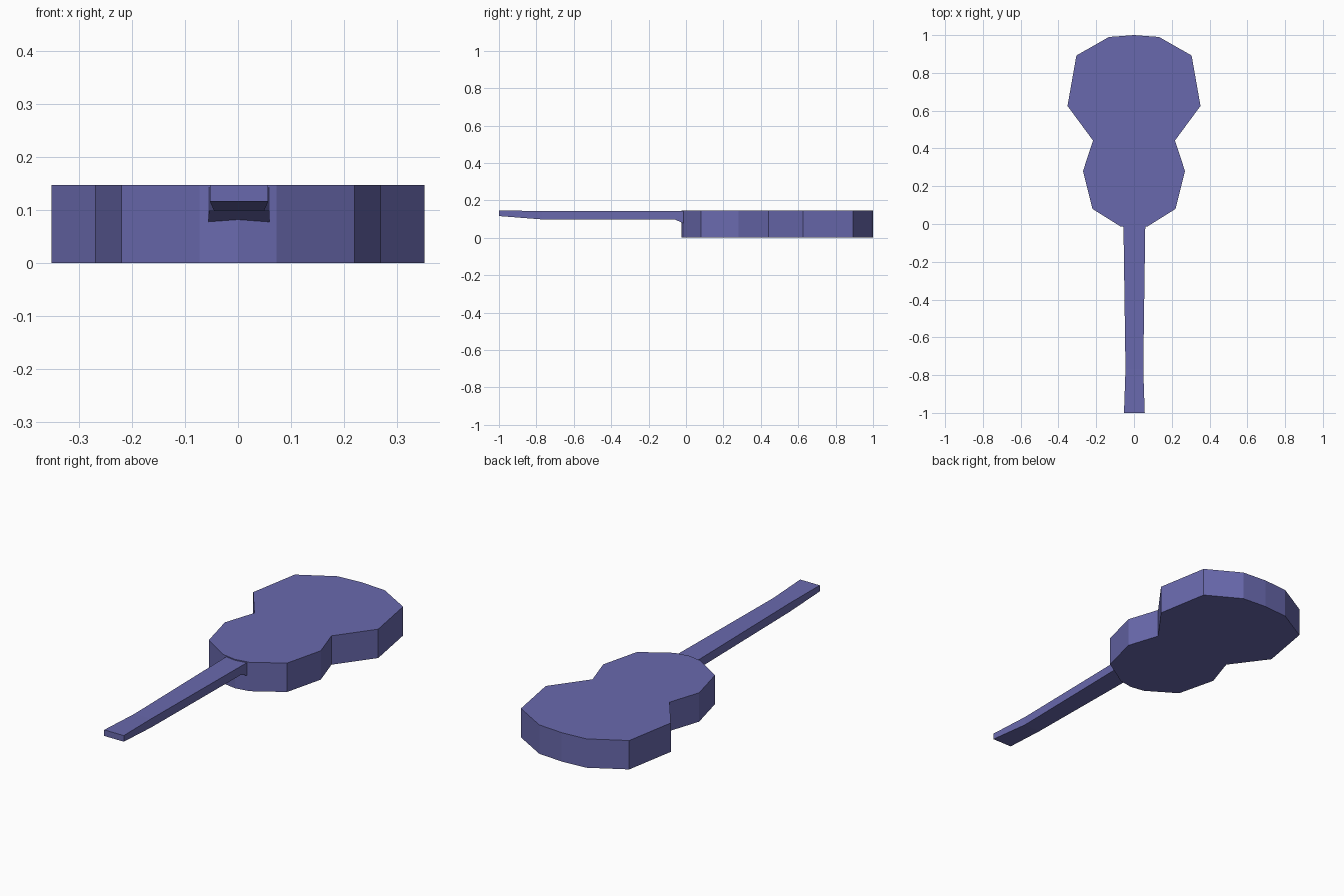
import bpy, bmesh

if "Cube" in bpy.data.objects:
    bpy.data.objects.remove(bpy.data.objects["Cube"])

purple = bpy.data.materials.new("muted_purple")
purple.diffuse_color = (0.141, 0.141, 0.42, 1)
purple.use_nodes = True
purple.node_tree.nodes["Principled BSDF"].inputs["Base Color"].default_value = purple.diffuse_color


def make_object(name, bm):
    bmesh.ops.recalc_face_normals(bm, faces=bm.faces)
    mesh = bpy.data.meshes.new(name)
    bm.to_mesh(mesh)
    bm.free()
    mesh.materials.append(purple)
    obj = bpy.data.objects.new(name, mesh)
    bpy.context.collection.objects.link(obj)
    return obj


# Guitar body: mirrored half outline, extruded upward
half = [(0.073, -0.012), (0.22, 0.08), (0.27, 0.28), (0.217, 0.442),
        (0.352, 0.625), (0.305, 0.892), (0.133, 0.99)]
outline = [(0, -0.024)] + half + [(0, 1.0)] + [(-x, y) for x, y in reversed(half)]
HEIGHT = 0.147
bm = bmesh.new()
base = bm.faces.new([bm.verts.new((x, y, 0)) for x, y in outline])
ext = bmesh.ops.extrude_face_region(bm, geom=[base], use_keep_orig=True)
top = [v for v in ext["geom"] if isinstance(v, bmesh.types.BMVert)]
bmesh.ops.translate(bm, verts=top, vec=(0, 0, HEIGHT))
make_object("body", bm)

# Neck with flared head and sloping heel: loft of rectangular sections
# (y, half width, bottom z, top z)
sections = [(-1.0, 0.055, 0.116, 0.147), (-0.77, 0.047, 0.098, 0.142),
            (-0.06, 0.057, 0.098, 0.142), (0.0, 0.058, 0.071, 0.142)]
CX = 0.002
bm = bmesh.new()
rings = [[bm.verts.new((CX + sx * w, y, z))
          for sx, z in ((-1, z0), (1, z0), (1, z1), (-1, z1))]
         for y, w, z0, z1 in sections]
for a, b in zip(rings, rings[1:]):
    for i in range(4):
        j = (i + 1) % 4
        bm.faces.new((a[i], a[j], b[j], b[i]))
bm.faces.new(rings[0])
bm.faces.new(rings[-1])
make_object("neck", bm)
